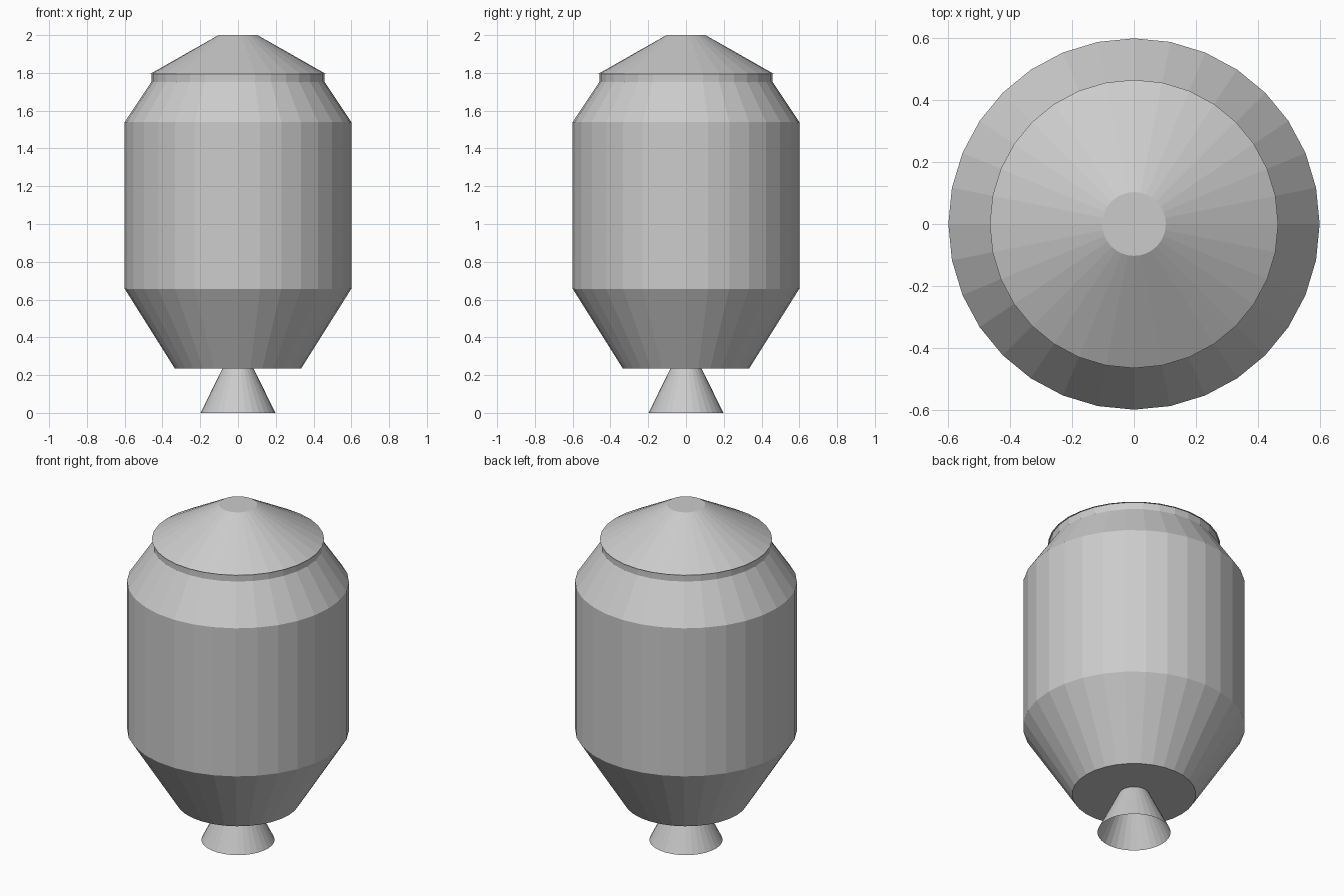
import bpy, bmesh
from math import cos, sin, tau

if "Cube" in bpy.data.objects:
    bpy.data.objects.remove(bpy.data.objects["Cube"])

SIDES = 32


def lathe(name, profile, cap_bottom=True, cap_top=True):
    """Spin (radius, z) points, listed bottom to top, into a flat-shaded part."""
    bm = bmesh.new()
    rings = [[bm.verts.new((r * cos(tau * i / SIDES), r * sin(tau * i / SIDES), z))
              for i in range(SIDES)] for r, z in profile]
    for low, high in zip(rings, rings[1:]):
        for i in range(SIDES):
            j = (i + 1) % SIDES
            bm.faces.new((low[i], low[j], high[j], high[i]))
    if cap_bottom:
        bm.faces.new(rings[0][::-1])
    if cap_top:
        bm.faces.new(rings[-1])
    mesh = bpy.data.meshes.new(name)
    bm.to_mesh(mesh)
    bm.free()
    obj = bpy.data.objects.new(name, mesh)
    bpy.context.collection.objects.link(obj)
    return obj


# Open engine bell
lathe("engine_nozzle", [(0.198, 0), (0.082, 0.236)], False, False)

# Tapered hull with shoulder and narrow collar
lathe("hull", [(0.335, 0.236), (0.6, 0.657), (0.6, 1.54),
               (0.458, 1.753), (0.458, 1.794)], True, False)

# Flat-topped conical capsule, slightly overhanging the collar
lathe("capsule", [(0.466, 1.794), (0.103, 2.0)])
